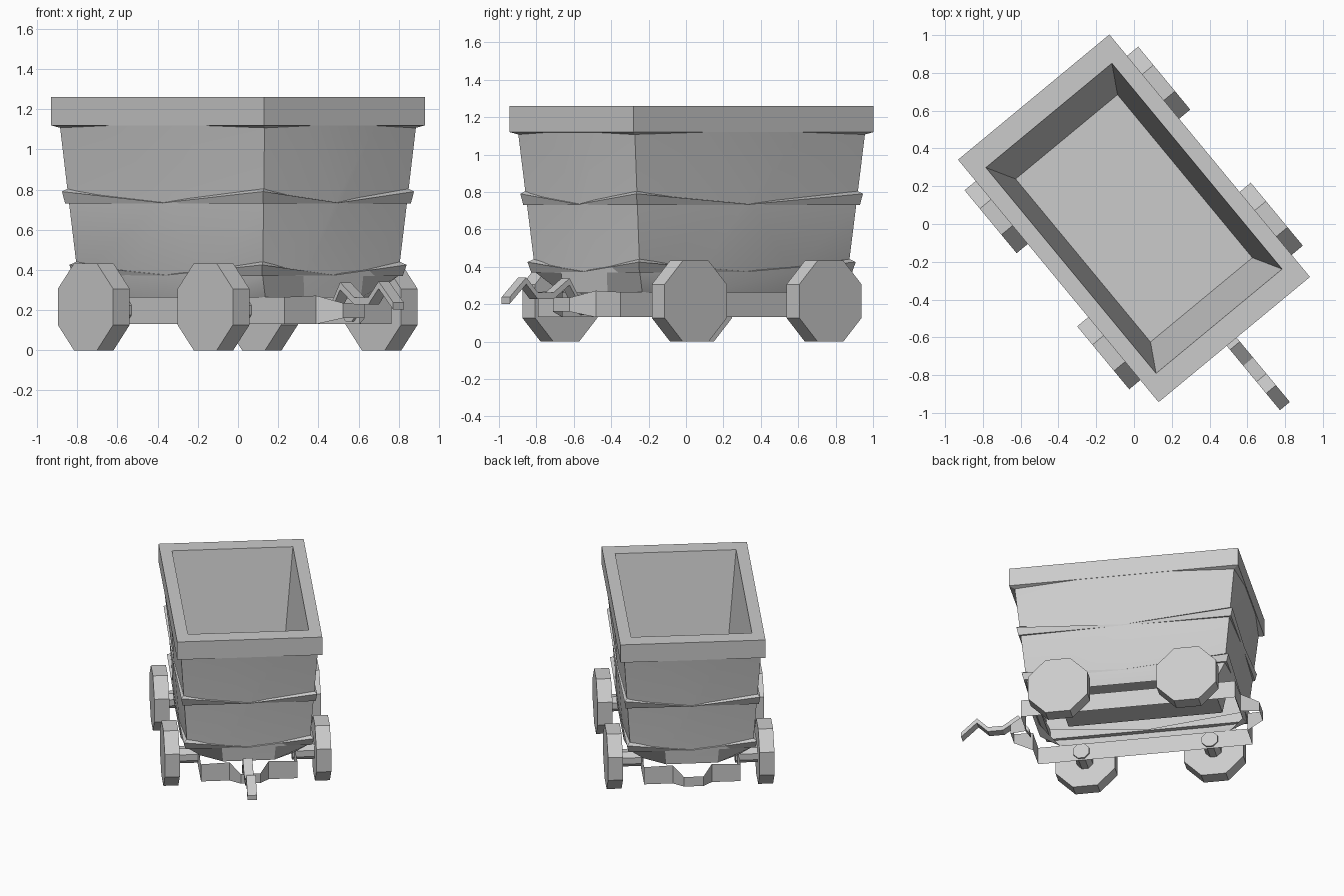
import bpy, bmesh, math
from mathutils import Matrix

cube = bpy.data.objects.get("Cube")
if cube:
    bpy.data.objects.remove(cube, do_unlink=True)

# The cart stands turned on the ground
PLACE = Matrix.Translation((0, 0.03, 0)) @ Matrix.Rotation(math.radians(39.6), 4, 'Z')

steel = bpy.data.materials.new("grey_steel")
steel.use_nodes = True
GREY = (0.6, 0.6, 0.6, 1)
steel.diffuse_color = GREY
steel.node_tree.nodes["Principled BSDF"].inputs["Base Color"].default_value = GREY


def finish(name, bm, smooth=False):
    bm.transform(PLACE)
    mesh = bpy.data.meshes.new(name)
    bm.to_mesh(mesh)
    bm.free()
    mesh.materials.append(steel)
    obj = bpy.data.objects.new(name, mesh)
    bpy.context.collection.objects.link(obj)
    if smooth:
        bpy.ops.object.select_all(action='DESELECT')
        obj.select_set(True)
        bpy.context.view_layer.objects.active = obj
        bpy.ops.object.shade_smooth_by_angle(angle=math.radians(30))


def loft(name, rings, cap_start=False, cap_end=False, closed=False, smooth=False):
    """Skin a list of equal rings of points."""
    bm = bmesh.new()
    loops = [[bm.verts.new(p) for p in ring] for ring in rings]
    pairs = list(zip(loops, loops[1:]))
    if closed:
        pairs.append((loops[-1], loops[0]))
    for a, b in pairs:
        for i in range(len(a)):
            j = (i + 1) % len(a)
            bm.faces.new((a[i], a[j], b[j], b[i]))
    if cap_start:
        bm.faces.new(loops[0][::-1])
    if cap_end:
        bm.faces.new(loops[-1])
    if closed or cap_start:
        bmesh.ops.recalc_face_normals(bm, faces=bm.faces)
    finish(name, bm, smooth)


def rect(hx, hy, z):
    return [(-hx, -hy, z), (hx, -hy, z), (hx, hy, z), (-hx, hy, z)]


def wall(z):
    """Half width and half length of the tub at a height."""
    t = (z - 0.4) / 0.72
    return 0.44 + 0.05 * t, 0.725 + 0.075 * t


def bulged(hx, hy, z, out, share, inset=0):
    """Rectangle whose sides swell outward over their middle share."""
    cx, cy, bx, by = hx - inset, hy - inset, hx + out, hy + out
    sx, sy = hx * share, hy * share
    half = [(-cx, -cy), (-sx, -by), (sx, -by), (cx, -cy), (bx, -sy), (bx, sy)]
    return [(x * s, y * s, z) for s in (1, -1) for x, y in half]


# Open-bottomed tub with swollen panels and a cut-away lower edge
low, mid, top = wall(0.37), wall(0.73), wall(1.12)
loft("tub_body", [
    bulged(*low, 0.262, 0.015, 0.42, 0.1),
    bulged(*low, 0.37, 0.024, 0.44),
    bulged(*mid, 0.73, 0.016, 0.04),
    bulged(*top, 1.125, 0.029, 0.42),
], smooth=True)

# Rim and hollow inside
loft("rim_and_inside", [
    rect(0.47, 0.78, 1.1), rect(0.52, 0.833, 1.12), rect(0.52, 0.833, 1.26),
    rect(0.433, 0.707, 1.26), rect(0.35, 0.56, 0.42),
], cap_end=True)


# Straps around the corners, thinning out toward the middle of each side
def strap_ring(size, grow, z_corner, z_middle):
    hx, hy = size[0] + grow, size[1] + grow
    half = [(-hx, -hy, z_corner), (0, -hy, z_middle), (hx, -hy, z_corner), (hx, 0, z_middle)]
    return half + [(-x, -y, z) for x, y, z in half]


def strap(name, z0, z1, out0, out1):
    a, b = wall(z0), wall(z1)
    loft(name, [
        strap_ring(a, -0.02, z0, z0), strap_ring(a, out0, z0, z0),
        strap_ring(b, out1, z1, z0 + 0.004), strap_ring(b, -0.02, z1 + 0.03, z0 + 0.01),
    ], closed=True)


strap("middle_strap", 0.73, 0.79, 0.014, 0.02)
strap("lower_strap", 0.37, 0.425, 0.016, 0.025)

# Chassis: a plate skirt open above and below, with a tapered bumper at each end
outline = [(0.345, 0.78), (0.14, 0.78), (0.07, 0.905)]


def frame_ring(heights):
    quarter = [(-x, -y, z) for (x, y), z in zip(outline, heights)]
    half = quarter + [(-x, y, z) for x, y, z in reversed(quarter)]
    return half + [(-x, -y, z) for x, y, z in half]


loft("chassis_frame", [frame_ring((0.13, 0.13, 0.16)), frame_ring((0.265, 0.272, 0.235))])


# Wheels on short axle stubs
def cylinder(name, radius, length, x, y, z):
    bm = bmesh.new()
    bmesh.ops.create_cone(bm, cap_ends=True, segments=8, radius1=radius,
                          radius2=radius, depth=length)
    bm.transform(Matrix.Translation((x, y, z)) @ Matrix.Rotation(math.pi / 2, 4, 'Y')
                 @ Matrix.Rotation(math.pi / 8, 4, 'Z'))
    finish(name, bm)


for end, y in (("front", -0.465), ("back", 0.47)):
    for side, s in (("left", 1), ("right", -1)):
        cylinder(f"{end}_{side}_axle", 0.062, 0.17, 0.415 * s, y, 0.2)
        cylinder(f"{end}_{side}_wheel", 0.234, 0.107, 0.543 * s, y, 0.216)

# Bent coupling hook
path = [(-0.78, 0.2), (-0.86, 0.32), (-0.97, 0.245), (-1.08, 0.245),
        (-1.16, 0.325), (-1.275, 0.22)]
loft("coupling_hook", [
    [(-0.052, y, z - 0.018), (0.016, y, z - 0.018), (0.016, y, z + 0.018), (-0.052, y, z + 0.018)]
    for y, z in path
], cap_start=True, cap_end=True)
